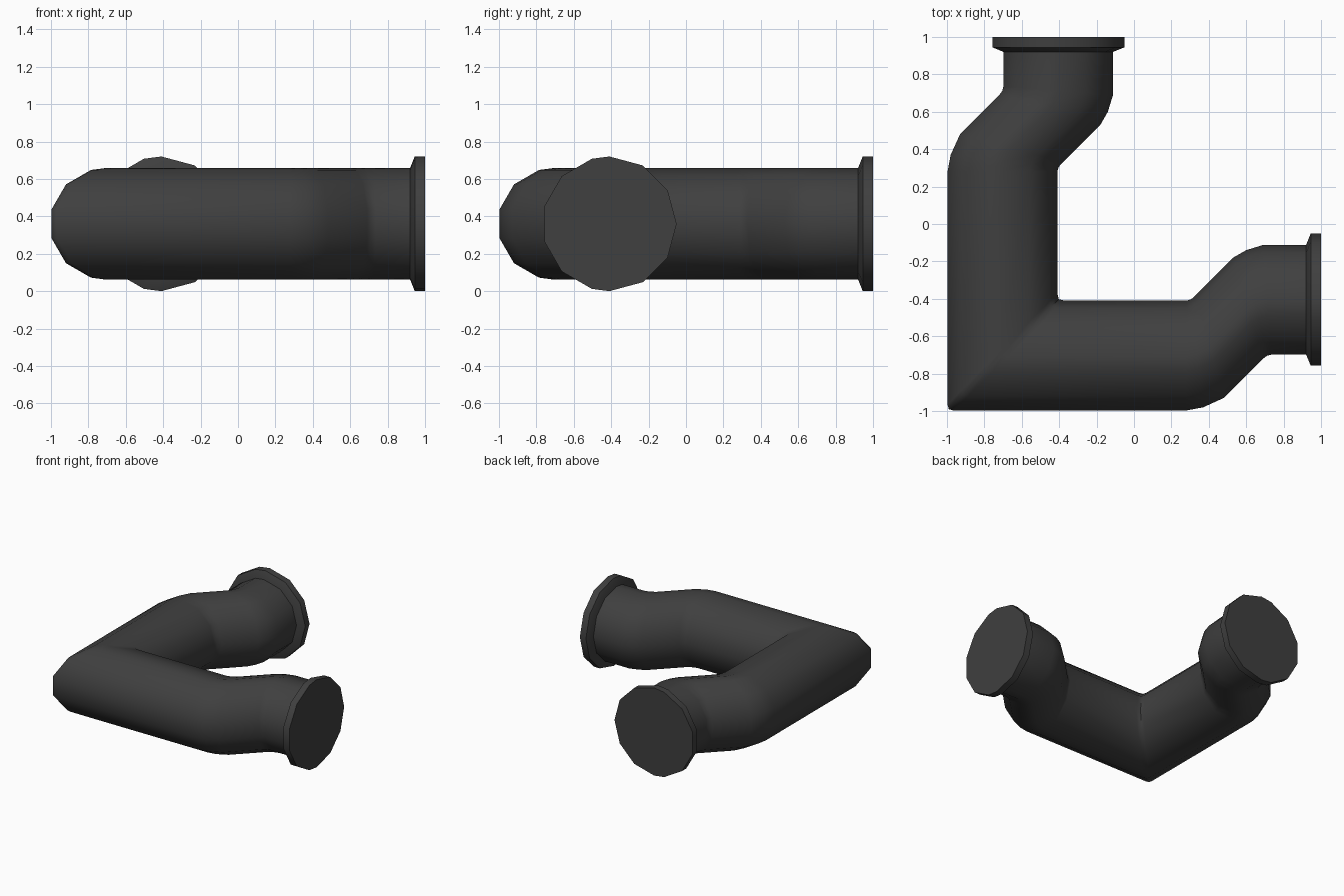
import bpy
import bmesh
from math import cos, sin, radians

cube = bpy.data.objects.get("Cube")
if cube:
    bpy.data.objects.remove(cube, do_unlink=True)

AXIS_Z = 0.36      # height of the pipe's centre line
PIPE_R = 0.298
RIM_R = 0.36
CENTRE = -0.41     # centre line of the open ends

iron = bpy.data.materials.new("dark_iron")
iron.use_nodes = True
iron.diffuse_color = (0.05, 0.05, 0.05, 1)
iron.node_tree.nodes["Principled BSDF"].inputs["Base Color"].default_value = (0.05, 0.05, 0.05, 1)

# Section angles: vertex-first on the inner half, flat-first on the outer half
ANGLES = [radians(a) for a in (*range(0, 91, 30), *range(105, 256, 30), *range(270, 331, 30))]
FLAT = cos(radians(15))


def ring(bm, inner, outer, radius):
    """Section spanning an inner and an outer plan point."""
    t = 1 / (1 + FLAT)
    cx, cy = (i + (o - i) * t for i, o in zip(inner, outer))
    return [bm.verts.new((cx + (inner[0] - cx) * cos(a),
                          cy + (inner[1] - cy) * cos(a),
                          AXIS_Z + radius * sin(a))) for a in ANGLES]


def loft(name, sections, caps):
    """Skin consecutive sections, closing the first and last if asked."""
    bm = bmesh.new()
    rings = [ring(bm, *s) for s in sections]
    n = len(ANGLES)
    for a, b in zip(rings, rings[1:]):
        for i in range(n):
            j = (i + 1) % n
            bm.faces.new((a[i], a[j], b[j], b[i]))
    if caps:
        bm.faces.new(rings[0])
        bm.faces.new(rings[-1])
    bmesh.ops.recalc_face_normals(bm, faces=bm.faces)
    mesh = bpy.data.meshes.new(name)
    bm.to_mesh(mesh)
    bm.free()
    mesh.materials.append(iron)
    obj = bpy.data.objects.new(name, mesh)
    bpy.context.collection.objects.link(obj)
    bpy.ops.object.select_all(action="DESELECT")
    obj.select_set(True)
    bpy.context.view_layer.objects.active = obj
    bpy.ops.object.shade_smooth_by_angle(angle=radians(50))
    return obj


def swap(section):
    """Reflect a section across the diagonal of the elbow."""
    inner, outer, r = section
    return inner[::-1], outer[::-1], r


def end_section(along, radius):
    return (along, CENTRE + radius), (along, CENTRE - radius * FLAT), radius


# Right-going arm: elbow, straight run, offset bend, straight end
arm = [(i, o, PIPE_R) for i, o in (
    ((-0.37, -0.41), (-0.965, -0.997)),
    ((0.28, -0.41), (0.28, -0.997)),
    ((0.305, -0.403), (0.37, -0.98)),
    ((0.33, -0.38), (0.48, -0.93)),
    ((0.53, -0.18), (0.69, -0.72)),
    ((0.60, -0.14), (0.71, -0.705)),
    ((0.69, -0.112), (0.735, -0.698)),
)] + [end_section(0.92, PIPE_R)]
corner = ((-0.402, -0.402), (-0.99, -0.99), PIPE_R)

loft("elbow_pipe", [swap(s) for s in reversed(arm)] + [corner] + arm, False)

# Flared end flanges, closed by flat discs
flange = [end_section(a, r) for a, r in ((0.92, PIPE_R), (0.945, RIM_R), (1.0, RIM_R))]
loft("side_flange", flange, True)
loft("back_flange", [swap(s) for s in flange], True)
